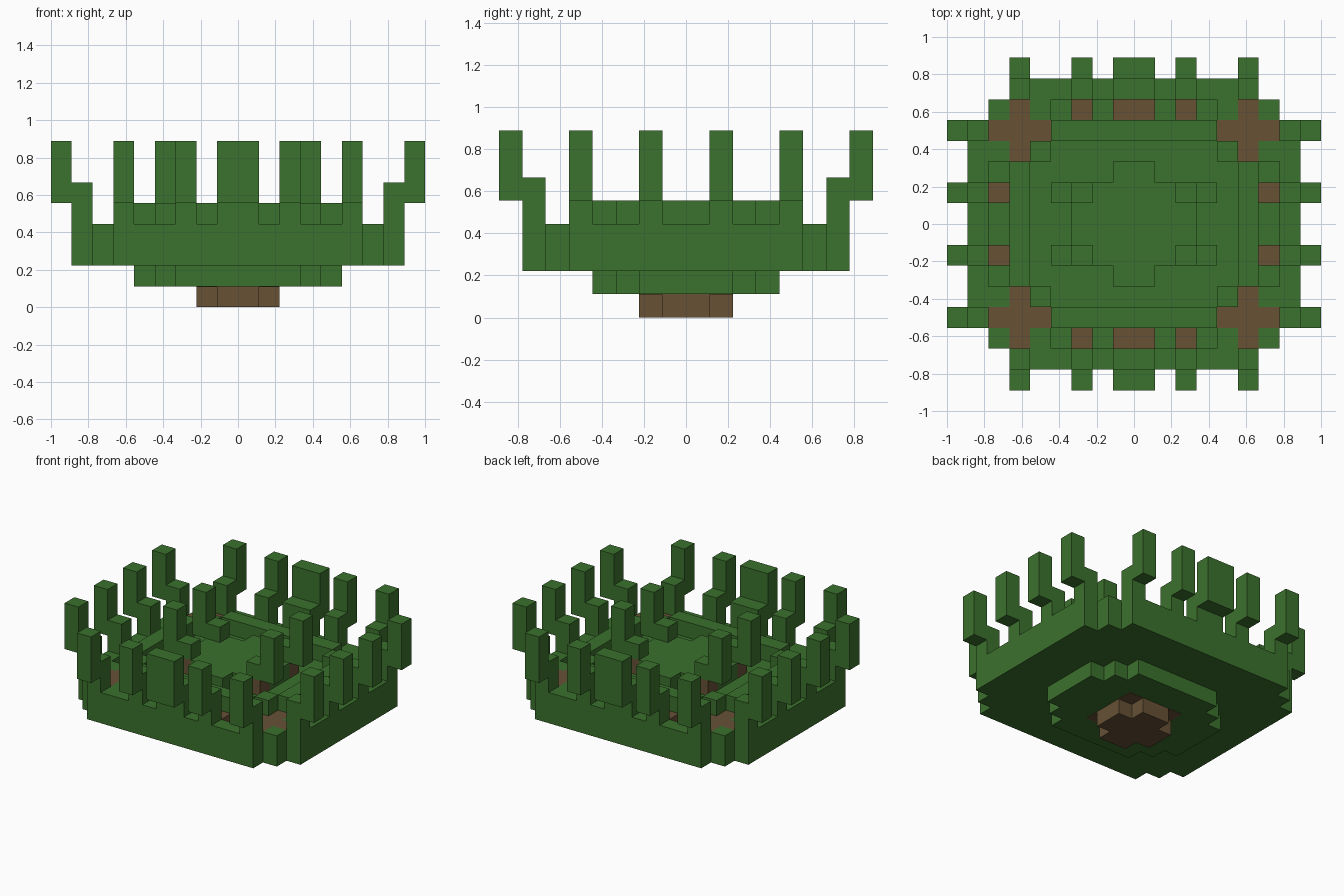
import bpy
import bmesh

U = 1 / 9  # edge of one building cube

cube = bpy.data.objects.get("Cube")
if cube:
    bpy.data.objects.remove(cube, do_unlink=True)


def make_material(name, rgb):
    mat = bpy.data.materials.new(name)
    mat.use_nodes = True
    colour = (*rgb, 1)
    mat.diffuse_color = colour
    mat.node_tree.nodes["Principled BSDF"].inputs["Base Color"].default_value = colour
    return mat


GREEN = make_material("leaf green", (0.044, 0.165, 0.026))
BROWN = make_material("bark brown", (0.135, 0.083, 0.036))


def finish(name, bm, mat):
    bmesh.ops.recalc_face_normals(bm, faces=bm.faces)
    mesh = bpy.data.meshes.new(name)
    bm.to_mesh(mesh)
    bm.free()
    mesh.materials.append(mat)
    obj = bpy.data.objects.new(name, mesh)
    bpy.context.collection.objects.link(obj)
    return obj


def stepped_slab(name, steps, z0, z1, mat):
    """Slab with staircase corners; steps are (half x, half y) pairs, widest x first."""
    quarter = []
    last_y = None
    for x, y in steps:
        if last_y is not None:
            quarter.append((x, last_y))
        quarter.append((x, y))
        last_y = y
    outline = list(quarter)
    outline += [(-x, y) for x, y in reversed(quarter)]
    outline += [(-x, -y) for x, y in quarter]
    outline += [(x, -y) for x, y in reversed(quarter)]
    bm = bmesh.new()
    base = bm.faces.new([bm.verts.new((x * U, y * U, z0 * U)) for x, y in outline])
    top = bmesh.ops.extrude_face_region(bm, geom=[base], use_keep_orig=True)["geom"]
    moved = [v for v in top if isinstance(v, bmesh.types.BMVert)]
    bmesh.ops.translate(bm, verts=moved, vec=(0, 0, (z1 - z0) * U))
    return finish(name, bm, mat)


def mirrored_blocks(name, blocks, mat):
    """Blocks as (x0, x1, y0, y1, z0, z1), repeated in all four quadrants.
    A block starting at 0 spans the mirror plane in one piece."""
    bm = bmesh.new()
    for x0, x1, y0, y1, z0, z1 in blocks:
        xs = [(-x1, x1)] if x0 == 0 else [(x0, x1), (-x1, -x0)]
        ys = [(-y1, y1)] if y0 == 0 else [(y0, y1), (-y1, -y0)]
        for xa, xb in xs:
            for ya, yb in ys:
                verts = bmesh.ops.create_cube(bm, size=1)["verts"]
                bmesh.ops.scale(bm, verts=verts,
                                vec=((xb - xa) * U, (yb - ya) * U, (z1 - z0) * U))
                bmesh.ops.translate(bm, verts=verts,
                                    vec=((xa + xb) * U / 2, (ya + yb) * U / 2, (z0 + z1) * U / 2))
    return finish(name, bm, mat)


# Stalk and underside
stepped_slab("stalk", [(2, 1), (1, 2)], 0, 1, BROWN)
stepped_slab("lower_tier", [(5, 2), (4, 3), (3, 4)], 1, 2, GREEN)
mirrored_blocks("stalk_collar", [(0, 2, 0, 2, 0.97, 1.5)], BROWN)

# Wide bowl with a trench between its rim and raised heart
stepped_slab("bowl_floor", [(8, 5), (7, 6), (6, 7)], 2, 3, GREEN)
stepped_slab("heart_floor", [(6, 3), (5, 4), (4, 5)], 3, 4, GREEN)
mirrored_blocks("bowl_rim", [
    (0, 6, 6, 7, 3, 4), (7, 8, 0, 5, 3, 4),
    (4, 5, 5, 6, 3, 4), (6, 7, 5, 6, 3, 4), (6, 7, 3, 4, 3, 4)], GREEN)
mirrored_blocks("corner_roots", [
    (4, 7, 4, 5, 3, 4), (5, 6, 3, 4, 3, 4), (5, 6, 5, 6, 3, 4)], BROWN)

# Outer prongs: a stem on the rim, a tip one step further out, a root inside
front_spans = [(0, 1), (2, 3), (5, 6)]
side_spans = [(1, 2), (4, 5)]
stems, tips, roots = [], [], []
for a, b in front_spans:
    stems.append((a, b, 6, 7, 4, 6))
    tips.append((a, b, 7, 8, 5, 8))
    if b < 4:
        roots.append((a, b, 5, 6, 3, 4))
for a, b in side_spans:
    stems.append((7, 8, a, b, 4, 6))
    tips.append((8, 9, a, b, 5, 8))
    if b < 4:
        roots.append((6, 7, a, b, 3, 4))
mirrored_blocks("outer_stems", stems, GREEN)
mirrored_blocks("outer_tips", tips, GREEN)
mirrored_blocks("trench_roots", roots, BROWN)

# Inner ring, centre platform and its four prongs
mirrored_blocks("inner_ring", [
    (0, 4, 4, 5, 4, 5), (4, 5, 3, 4, 4, 5), (5, 6, 0, 3, 4, 5)], GREEN)
stepped_slab("centre_platform", [(3, 1), (2, 2), (1, 3)], 4, 5, GREEN)
mirrored_blocks("inner_roots", [(2, 3, 1, 2, 4, 5)], BROWN)
mirrored_blocks("inner_stems", [(2, 3, 1, 2, 5, 6)], GREEN)
mirrored_blocks("inner_tips", [(3, 4, 1, 2, 5, 8)], GREEN)
